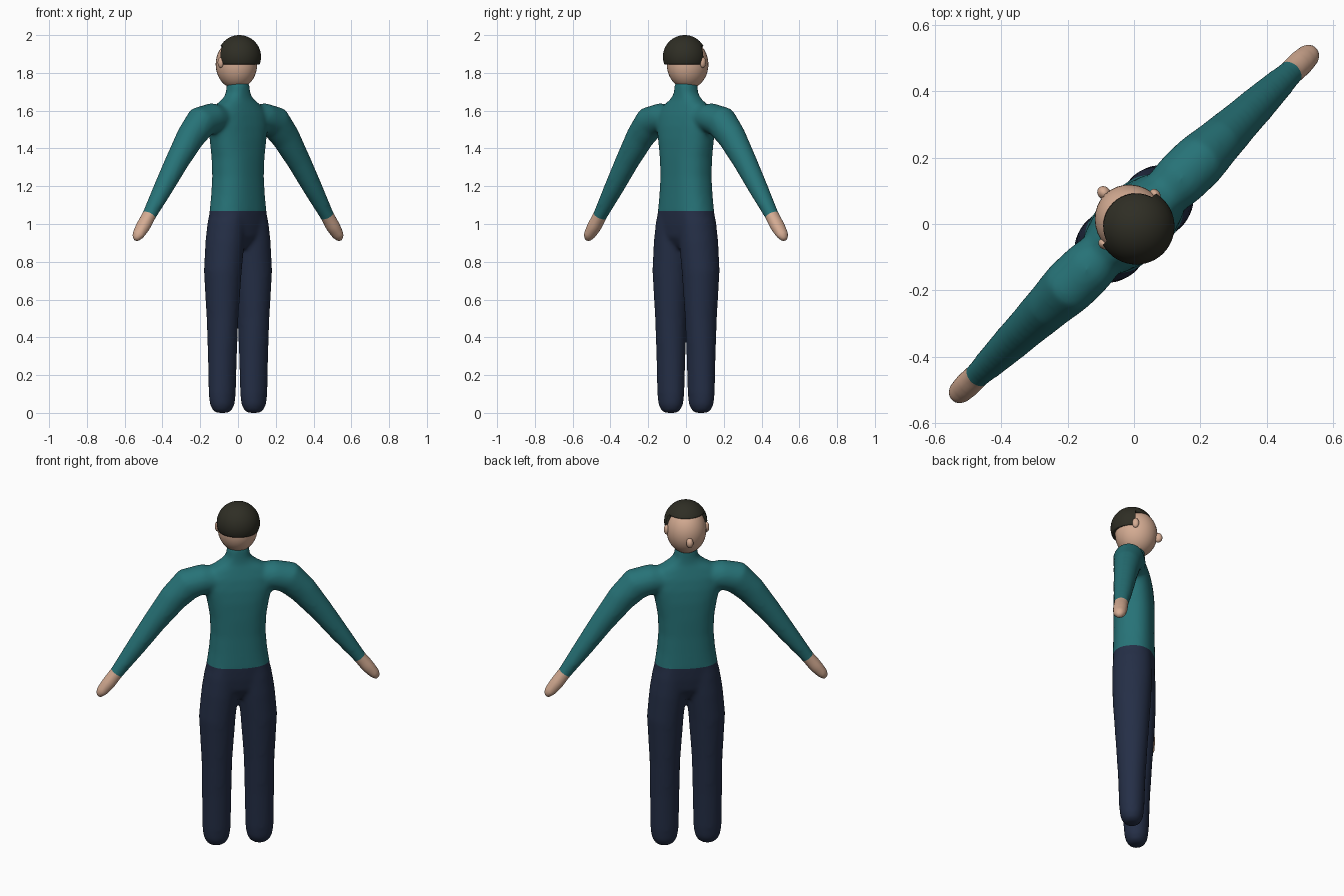
import bpy, bmesh, math
from mathutils import Vector, Matrix

cube = bpy.data.objects.get("Cube")
if cube:
    bpy.data.objects.remove(cube)

TURN = math.radians(44)   # the figure stands turned; locally it faces +y


def material(name, rgb):
    m = bpy.data.materials.new(name)
    m.use_nodes = True
    m.diffuse_color = (*rgb, 1)
    m.node_tree.nodes["Principled BSDF"].inputs["Base Color"].default_value = (*rgb, 1)
    return m


teal = material("teal_sweater", (0.02, 0.17, 0.185))
navy = material("navy_trousers", (0.018, 0.028, 0.062))
skin = material("skin", (0.66, 0.41, 0.29))
dark = material("dark_hair", (0.028, 0.027, 0.018))


def finish(name, bm, mats, angle=60):
    me = bpy.data.meshes.new(name)
    bm.to_mesh(me)
    bm.free()
    ob = bpy.data.objects.new(name, me)
    bpy.context.collection.objects.link(ob)
    for m in mats:
        me.materials.append(m)
    ob.rotation_euler.z = TURN
    bpy.ops.object.select_all(action='DESELECT')
    ob.select_set(True)
    bpy.context.view_layer.objects.active = ob
    bpy.ops.object.shade_smooth_by_angle(angle=math.radians(angle))
    return ob


def loft(bm, stations, side=1, n=32, power=2.0):
    """Closed tube through (x, z, half width, half depth) stations."""
    pts = [Vector((s[0] * side, 0, s[1])) for s in stations]
    rings = []
    for i, (p, s) in enumerate(zip(pts, stations)):
        t = (pts[min(i + 1, len(pts) - 1)] - pts[max(i - 1, 0)]).normalized()
        across = Vector((t.z, 0, -t.x))
        ring = []
        for k in range(n):
            c, d = math.cos(math.tau * k / n), math.sin(math.tau * k / n)
            c = math.copysign(abs(c) ** (2 / power), c)
            d = math.copysign(abs(d) ** (2 / power), d)
            ring.append(bm.verts.new(p + across * s[2] * c + Vector((0, s[3] * d, 0))))
        rings.append(ring)
    faces = [bm.faces.new(rings[0]), bm.faces.new(rings[-1][::-1])]
    for a, b in zip(rings, rings[1:]):
        for k in range(n):
            j = (k + 1) % n
            faces.append(bm.faces.new((a[k], b[k], b[j], a[j])))
    bmesh.ops.recalc_face_normals(bm, faces=faces)


def ellipsoid(name, centre, radii, mat):
    bm = bmesh.new()
    bmesh.ops.create_uvsphere(bm, u_segments=32, v_segments=20, radius=1,
                              matrix=Matrix.Translation(centre) @ Matrix.Diagonal((*radii, 1)))
    return finish(name, bm, [mat])


# Body: torso, legs and arms fused into one smooth skin
torso = [(.87, .05, .06), (.93, .13, .098), (1.0, .177, .108), (1.07, .167, .112),
         (1.15, .155, .110), (1.25, .147, .108), (1.35, .152, .109), (1.45, .170, .107),
         (1.52, .190, .100), (1.58, .190, .088), (1.63, .145, .072), (1.66, .095, .062),
         (1.69, .065, .059), (1.75, .056, .056)]
leg = [(.116, -.004, .03, .028), (.116, .008, .052, .046), (.116, .04, .069, .061),
       (.116, .1, .076, .067), (.115, .3, .079, .074), (.114, .5, .082, .086),
       (.112, .75, .098, .102), (.097, .9, .099, .107), (.085, 1.0, .095, .106),
       (.07, 1.1, .08, .1)]
arm = [(.10, 1.555, .07, .07), (.19, 1.56, .08, .083), (.27, 1.54, .087, .084),
       (.35, 1.46, .077, .073), (.45, 1.33, .063, .062), (.55, 1.19, .051, .053),
       (.655, 1.045, .036, .040), (.70, .985, .037, .042), (.737, .94, .03, .036),
       (.757, .912, .016, .02)]

bm = bmesh.new()
loft(bm, [(0, *s) for s in torso], power=2.4)
for side in (1, -1):
    loft(bm, leg, side)
    loft(bm, arm, side)
body = finish("body", bm, [teal, navy, skin])
remesh = body.modifiers.new("fuse", 'REMESH')
remesh.mode = 'VOXEL'
remesh.voxel_size = 0.011
soften = body.modifiers.new("soften", 'SMOOTH')
soften.factor = 0.5
soften.iterations = 10
fused = bpy.data.meshes.new_from_object(body.evaluated_get(bpy.context.evaluated_depsgraph_get()))
bpy.data.objects.remove(body)

# Cut clean waist and cuff lines, then colour by region
bm = bmesh.new()
bm.from_mesh(fused)
bpy.data.meshes.remove(fused)
WAIST = 1.07
cuffs = [(Vector((s * .655, 0, 1.045)), Vector((s * .59, 0, -.81))) for s in (1, -1)]
for co, no in [(Vector((0, 0, WAIST)), Vector((0, 0, 1)))] + cuffs:
    bmesh.ops.bisect_plane(bm, geom=bm.verts[:] + bm.edges[:] + bm.faces[:],
                           plane_co=co, plane_no=no, dist=1e-5)
for f in bm.faces:
    c = f.calc_center_median()
    f.smooth = True
    if abs(c.x) > .4:
        co, no = cuffs[0] if c.x > 0 else cuffs[1]
        f.material_index = 2 if (c - co).dot(no) > 0 else 0
    else:
        f.material_index = 1 if c.z < WAIST else 0
low = min(v.co.z for v in bm.verts)
for v in bm.verts:          # settle the feet on the floor
    if v.co.z < .3:
        v.co.z -= low * (1 - v.co.z / .3)
finish("body", bm, [teal, navy, skin], 80)

# Head, nose and ears
ellipsoid("head", (0, .012, 1.845), (.107, .113, .13), skin)
ellipsoid("nose", (0, .13, 1.818), (.019, .022, .027), skin)
for side, name in ((1, "right_ear"), (-1, "left_ear")):
    ellipsoid(name, (side * .108, .02, 1.855), (.014, .018, .028), skin)

# Hair: spherical cap with a stepped opening for the face
bm = bmesh.new()
bmesh.ops.create_uvsphere(bm, u_segments=48, v_segments=32, radius=.115,
                          matrix=Matrix.Translation((0, -.01, 1.885)))
BACK, FRINGE, STEP = 1.845, 1.942, .02
for co, no in (((0, 0, BACK), (0, 0, 1)), ((0, 0, FRINGE), (0, 0, 1)), ((0, STEP, 0), (0, 1, 0))):
    bmesh.ops.bisect_plane(bm, geom=bm.verts[:] + bm.edges[:] + bm.faces[:],
                           plane_co=co, plane_no=no, dist=1e-5)
gone = []
for f in bm.faces:
    c = f.calc_center_median()
    if c.z < BACK or (c.y > STEP and c.z < FRINGE):
        gone.append(f)
bmesh.ops.delete(bm, geom=gone, context='FACES')
hair = finish("hair", bm, [dark], 40)
shell = hair.modifiers.new("thickness", 'SOLIDIFY')
shell.thickness = 0.025
shell.offset = -1
